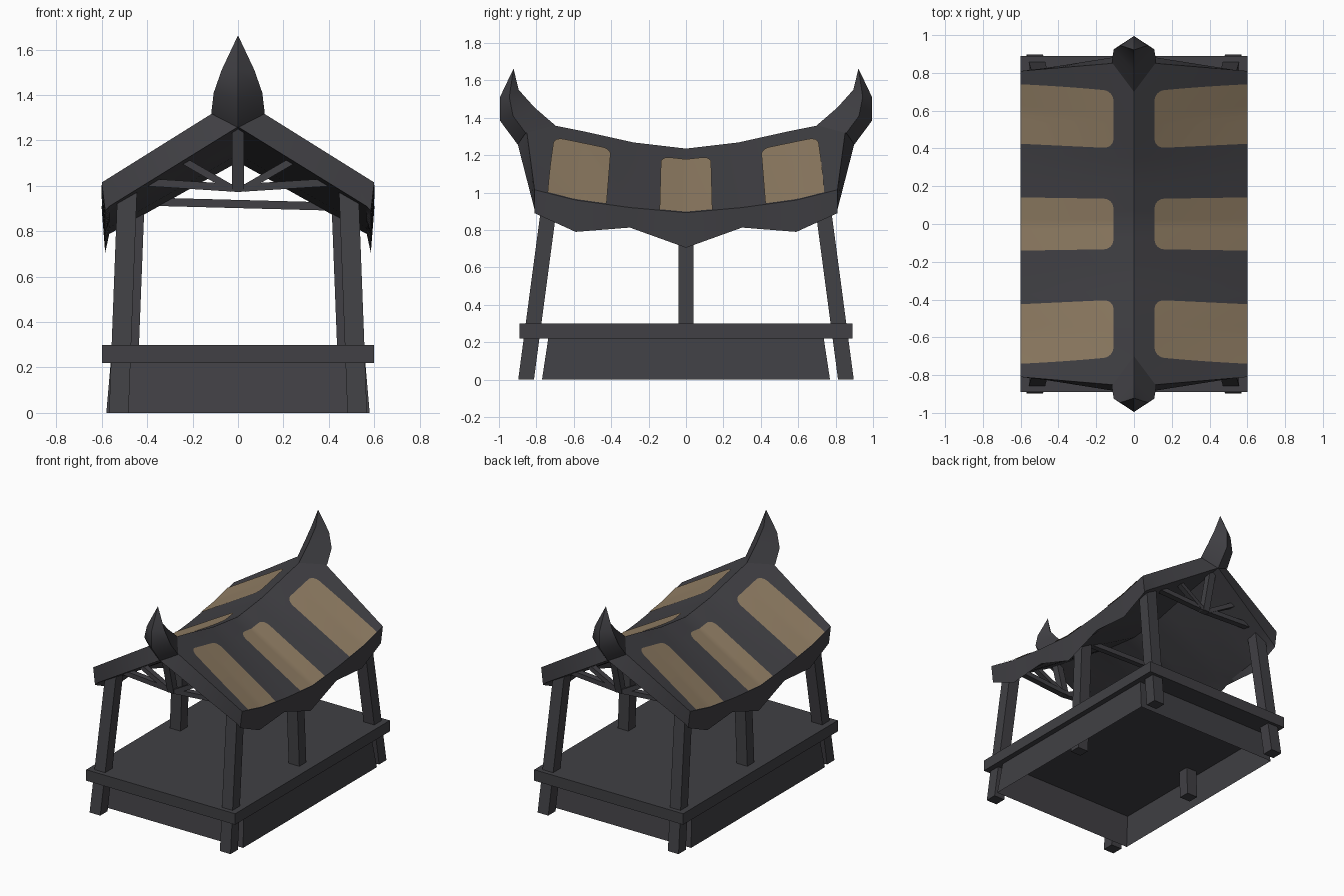
import bpy, bmesh, math
from mathutils import Vector

if "Cube" in bpy.data.objects:
    bpy.data.objects.remove(bpy.data.objects["Cube"])


def material(name, rgb):
    m = bpy.data.materials.new(name)
    m.diffuse_color = (*rgb, 1)
    m.use_nodes = True
    m.node_tree.nodes["Principled BSDF"].inputs["Base Color"].default_value = m.diffuse_color
    return m


DARK = material("dark timber", (0.052, 0.051, 0.058))
TAN = material("tan thatch", (0.275, 0.202, 0.124))


def make(name, verts, faces, mat=DARK, smooth=None, up=False):
    bm = bmesh.new()
    vs = [bm.verts.new(v) for v in verts]
    for f in faces:
        bm.faces.new([vs[i] for i in f])
    if up:
        bm.normal_update()
        for f in bm.faces:
            if f.normal.z < 0:
                f.normal_flip()
    else:
        bmesh.ops.recalc_face_normals(bm, faces=bm.faces)
    me = bpy.data.meshes.new(name)
    bm.to_mesh(me)
    bm.free()
    me.materials.append(mat)
    ob = bpy.data.objects.new(name, me)
    bpy.context.collection.objects.link(ob)
    if smooth:
        bpy.ops.object.select_all(action='DESELECT')
        ob.select_set(True)
        bpy.context.view_layer.objects.active = ob
        bpy.ops.object.shade_smooth_by_angle(angle=math.radians(smooth))
    return ob


SIDES = [(i, (i + 1) % 4, 4 + (i + 1) % 4, 4 + i) for i in range(4)]
BOX = SIDES + [(3, 2, 1, 0), (4, 5, 6, 7)]


def frustum(name, lo, hi, z0, z1, faces):
    corners = [(-1, -1), (1, -1), (1, 1), (-1, 1)]
    make(name, [(sx * a, sy * b, z) for (a, b), z in ((lo, z0), (hi, z1)) for sx, sy in corners], faces)


def strut(name, p, q, a, b):
    """Straight bar from p to q; a and b are the half-size vectors of its section."""
    a, b = Vector(a), Vector(b)
    make(name, [Vector(c) + i * a + j * b for c in (p, q)
                for i, j in ((-1, -1), (1, -1), (1, 1), (-1, 1))], BOX)


# base: open-bottomed tapered skirt and deck slab
frustum("base_skirt", (0.58, 0.77), (0.56, 0.735), 0, 0.23, SIDES)
frustum("deck", (0.6, 0.89), (0.6, 0.89), 0.22, 0.30, BOX)

# posts
for sx in (-1, 1):
    for sy in (-1, 1):
        strut("corner_leg", (sx * 0.525, sy * 0.855, 0), (sx * 0.487, sy * 0.722, 1.0),
              (0.043, 0, 0), (0, 0.042, 0))
    strut("middle_post", (sx * 0.49, 0, 0.02), (sx * 0.455, 0, 0.92), (0.043, 0, 0), (0, 0.04, 0))
strut("middle_beam", (-0.45, 0, 0.932), (0.45, 0, 0.908), (0, 0.02, 0), (0, 0, 0.018))

# gable trusses
for sy in (-1, 1):
    strut("king_post", (0, sy * 0.75, 0.975), (0, sy * 0.83, 1.29), (0.026, 0, 0), (0, 0.025, 0))
    for sx in (-1, 1):
        strut("tie_beam", (sx * 0.47, sy * 0.74, 1.02), (0, sy * 0.75, 0.99), (0, 0.022, 0), (0, 0, 0.017))
        strut("truss_brace", (sx * 0.03, sy * 0.75, 0.99), (sx * 0.29, sy * 0.77, 1.14),
              (0, 0.02, 0), (0, 0, 0.018))

# roof stations from the middle (s = 0) to the gable (s = 3)
RIDGE_Y, RIDGE_Z = (0, 0.28, 0.55, 0.86), (1.235, 1.268, 1.328, 1.39)
EAVE_Y, EAVE_Z = (0, 0.30, 0.59, 0.81), (0.893, 0.92, 0.96, 1.015)
FASCIA_Z = (0.705, 0.813, 0.79, 0.89)


def along(table, s):
    i = min(int(abs(s)), 2)
    return table[i] + (table[i + 1] - table[i]) * (abs(s) - i)


def roof_top(u, s):
    k = abs(u)
    y = along(RIDGE_Y, s) * (1 - k) + along(EAVE_Y, s) * k
    z = along(RIDGE_Z, s) * (1 - k) + along(EAVE_Z, s) * k
    return Vector((0.6 * u, math.copysign(y, s), z))


def roof_under(u, s):
    p = roof_top(u, s)
    p.x *= 0.945
    p.y += math.copysign(max(abs(s) - 2, 0) * 0.04 * (1 - abs(u)), s)
    p.z -= 0.13 - 0.025 * abs(u)
    return p


# roof shell with jagged side fascias
N, M = 12, 24
us = [-1 + 2 * i / N for i in range(N + 1)]
verts, faces = [], []
for j in range(M + 1):
    s = -3 + 6 * j / M
    y, fz = roof_top(1, s).y, along(FASCIA_Z, s)
    verts += [roof_top(u, s) for u in us] + [Vector((0.585, y, fz))]
    verts += [roof_under(u, s) for u in reversed(us)] + [Vector((-0.585, y, fz))]
L = 2 * N + 4
for j in range(M):
    for i in range(L):
        k = (i + 1) % L
        faces.append((j * L + i, j * L + k, (j + 1) * L + k, (j + 1) * L + i))
for o in (0, M * L):
    for i in range(N):
        faces.append((o + i, o + i + 1, o + L - 3 - i, o + L - 2 - i))
    faces += [(o + N, o + N + 1, o + N + 2), (o + L - 2, o + L - 1, o)]
make("roof", verts, faces, smooth=25)

# tan roof panels with rounded upper corners
ROUND = 0.085
panel_us = [0.18 + ROUND * (1 - math.cos(math.pi / 2 * i / 6)) for i in range(7)]
panel_us += [0.18 + ROUND + (0.82 - ROUND) * i / 8 for i in range(1, 9)]
V = 12
for side in (-1, 1):
    for end, (a, b0, b1) in ((1, (-0.47, 0.47, 0.47)), (1, (1.43, 2.5, 2.68)), (-1, (1.43, 2.5, 2.68))):
        verts, faces = [], []
        for u in panel_us:
            d = min((u - 0.18) / ROUND, 1)
            inset = 0.17 * (1 - math.sqrt(max(0, 1 - (1 - d) ** 2)))
            b = b0 + (b1 - b0) * (u - 0.18) / 0.82
            for v in range(V + 1):
                s = a + inset + (b - a - 2 * inset) * v / V
                verts.append(roof_top(side * u, end * s) + Vector((side * 0.001, 0, 0.005)))
        for i in range(len(panel_us) - 1):
            for v in range(V):
                c = i * (V + 1) + v
                faces.append((c, c + 1, c + V + 2, c + V + 1))
        make("roof_panel", verts, faces, TAN, smooth=30, up=True)

# upturned ridge horns: (back y, z), (side x, y, z), (front y, z)
RINGS = (((0.70, 1.36), (0.118, 0.857, 1.318), (0.90, 1.257)),
         ((0.81, 1.455), (0.107, 0.925, 1.41), (0.995, 1.385)),
         ((0.895, 1.55), (0.072, 0.945, 1.51), (0.995, 1.51)))
for sy in (-1, 1):
    verts = []
    for (by, bz), (x, y, z), (fy, fz) in RINGS:
        verts += [(0, sy * by, bz), (x, sy * y, z), (0, sy * fy, fz), (-x, sy * y, z)]
    verts.append((0, sy * 0.922, 1.663))
    faces = [(3, 2, 1, 0)]
    for i in range(4):
        k = (i + 1) % 4
        faces += [(r + i, r + k, r + 4 + k, r + 4 + i) for r in (0, 4)]
        faces.append((8 + i, 8 + k, 12))
    make("ridge_horn", verts, faces, smooth=40)
